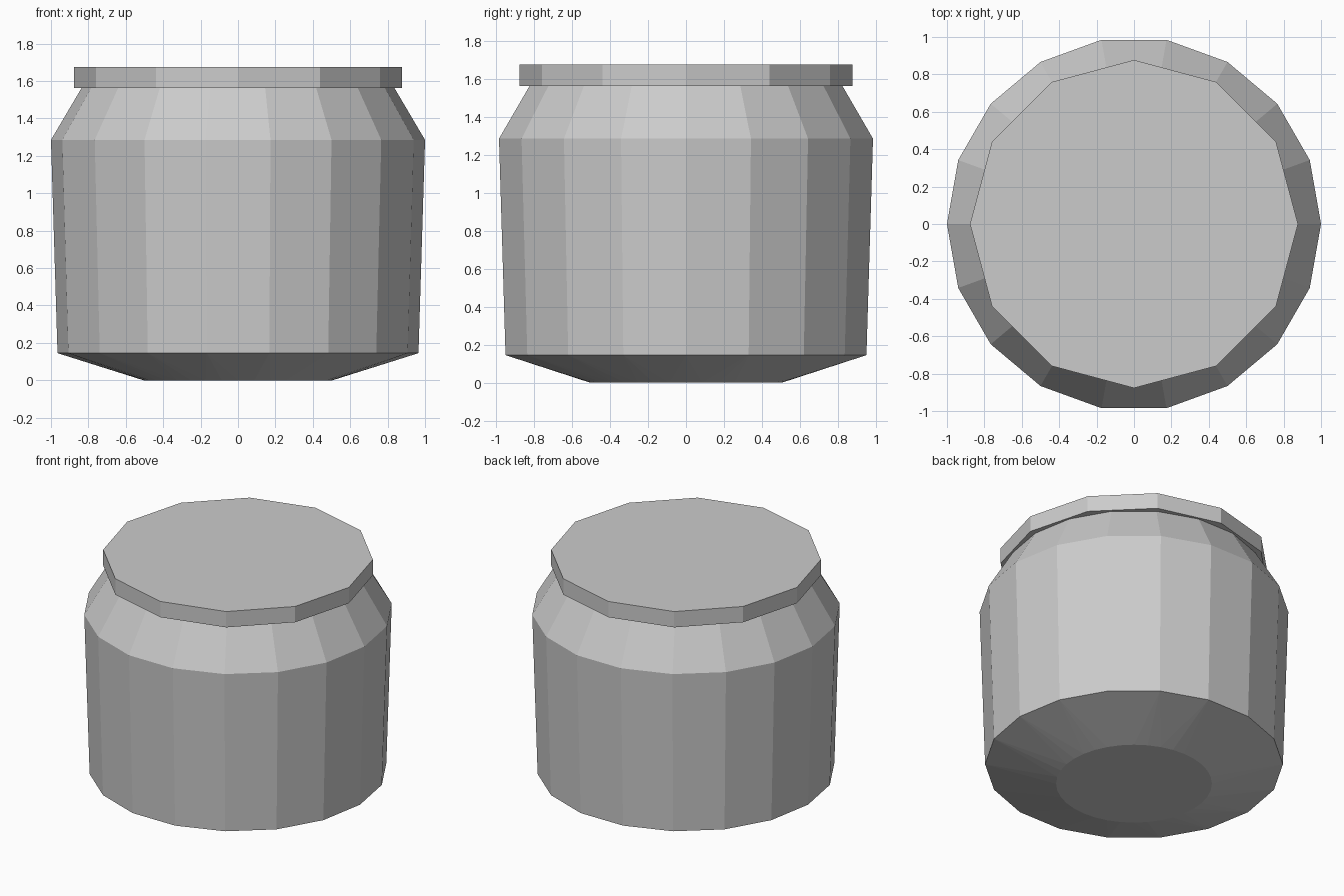
import bpy, bmesh
from math import cos, sin, tau, radians

if "Cube" in bpy.data.objects:
    bpy.data.objects.remove(bpy.data.objects["Cube"])


def faceted_solid(name, rings):
    """Convex faceted solid through stacked rings of (radius, height, sides)."""
    bm = bmesh.new()
    for radius, z, sides in rings:
        for i in range(sides):
            a = tau * i / sides
            bm.verts.new((radius * cos(a), radius * sin(a), z))
    bmesh.ops.convex_hull(bm, input=bm.verts[:])
    # merge coplanar triangles back into flat panels
    bmesh.ops.dissolve_limit(bm, angle_limit=radians(0.2),
                             verts=bm.verts[:], edges=bm.edges[:])
    bmesh.ops.recalc_face_normals(bm, faces=bm.faces[:])
    mesh = bpy.data.meshes.new(name)
    bm.to_mesh(mesh)
    bm.free()
    obj = bpy.data.objects.new(name, mesh)
    bpy.context.collection.objects.link(obj)
    return obj


# Jar: rounder foot, flared 18-sided wall, tapered shoulder
faceted_solid("jar_body", [(0.505, 0.0, 36), (0.965, 0.145, 18),
                           (1.0, 1.285, 18), (0.835, 1.565, 18)])

# Lid: flat 12-sided cap
faceted_solid("lid", [(0.877, 1.562, 12), (0.877, 1.675, 12)])
